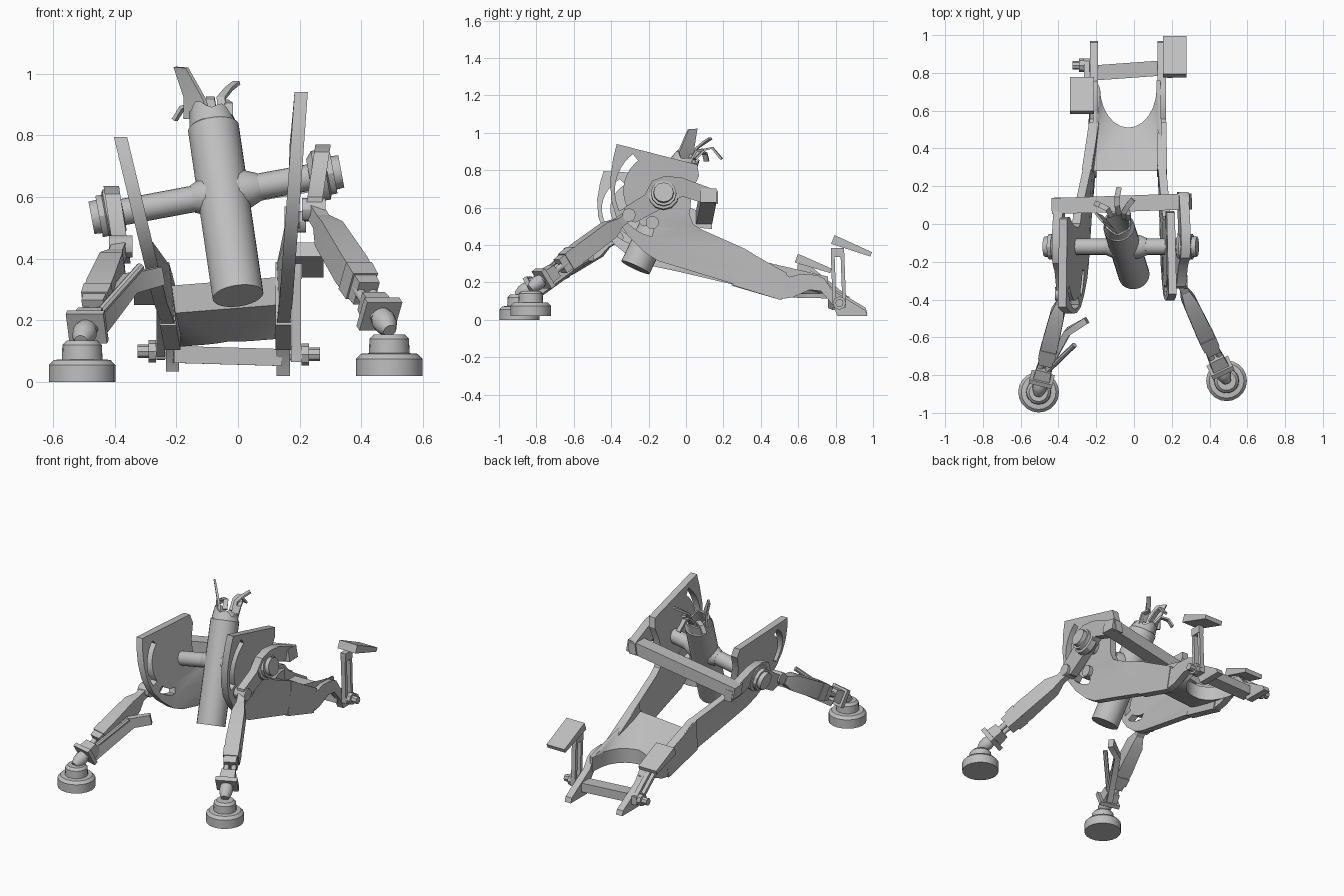
import bpy, bmesh, math
from mathutils import Vector

if "Cube" in bpy.data.objects:
    bpy.data.objects.remove(bpy.data.objects["Cube"])

mat = bpy.data.materials.new("plain_grey")
mat.diffuse_color = (0.52, 0.52, 0.52, 1)
mat.use_nodes = True
mat.node_tree.nodes["Principled BSDF"].inputs["Base Color"].default_value = mat.diffuse_color


def finish(name, bm):
    bmesh.ops.recalc_face_normals(bm, faces=bm.faces)
    me = bpy.data.meshes.new(name)
    bm.to_mesh(me)
    bm.free()
    me.materials.append(mat)
    ob = bpy.data.objects.new(name, me)
    bpy.context.collection.objects.link(ob)
    return ob


def skin(name, rings):
    """Closed skin over rings of equal point count."""
    bm = bmesh.new()
    vs = [[bm.verts.new(p) for p in r] for r in rings]
    n = len(vs[0])
    for a, b in zip(vs, vs[1:]):
        for i in range(n):
            bm.faces.new((a[i], a[(i + 1) % n], b[(i + 1) % n], b[i]))
    bm.faces.new(vs[0])
    bm.faces.new(vs[-1])
    return finish(name, bm)


def frame(d):
    d = Vector(d).normalized()
    up = Vector((0, 0, 1)) if abs(d.z) < 0.95 else Vector((0, 1, 0))
    s = d.cross(up).normalized()
    return d, s, s.cross(d)


def lathe(name, p, axis, steps, n=20):
    """Turned part: steps are (distance along axis, radius)."""
    d, s, u = frame(axis)
    p = Vector(p)
    return skin(name, [[p + d * t + (s * math.cos(2 * math.pi * i / n)
                + u * math.sin(2 * math.pi * i / n)) * r for i in range(n)] for t, r in steps])


def rod(name, a, b, r, n=12):
    d = Vector(b) - Vector(a)
    return lathe(name, a, d, [(0, r), (d.length, r)], n)


def sweep(name, stations, side=None):
    """Rectangular bar through (point, width, height) stations."""
    pts = [Vector(q[0]) for q in stations]
    rings = []
    for i, (_, w, h) in enumerate(stations):
        d, s, u = frame(pts[min(i + 1, len(pts) - 1)] - pts[max(i - 1, 0)])
        if side:
            s = Vector(side).normalized()
            u = s.cross(d).normalized()
        rings.append([pts[i] + s * (a * w / 2) + u * (b * h / 2)
                      for a, b in ((-1, -1), (1, -1), (1, 1), (-1, 1))])
    return skin(name, rings)


def plate(name, loops, thick, place):
    """Flat outline with holes, thickened, then placed by place(u, v, w)."""
    cu = bpy.data.curves.new(name, 'CURVE')
    cu.dimensions, cu.fill_mode, cu.extrude = '2D', 'BOTH', thick / 2
    for loop in loops:
        sp = cu.splines.new('POLY')
        sp.points.add(len(loop) - 1)
        for q, (a, b) in zip(sp.points, loop):
            q.co = (a, b, 0, 1)
        sp.use_cyclic_u = True
    tmp = bpy.data.objects.new(name + "_curve", cu)
    bpy.context.collection.objects.link(tmp)
    me = bpy.data.meshes.new_from_object(tmp.evaluated_get(bpy.context.evaluated_depsgraph_get()))
    bpy.data.objects.remove(tmp)
    bm = bmesh.new()
    bm.from_mesh(me)
    bpy.data.meshes.remove(me)
    bmesh.ops.remove_doubles(bm, verts=bm.verts, dist=1e-5)
    for v in bm.verts:
        v.co = place(*v.co)
    return finish(name, bm)


def clamp(t):
    return max(0.0, min(1.0, t))


# Placement on the two splayed sides; the left head sits lower and further forward
def right_side(y, z, w):
    k = clamp((y - .05) / .25)
    return Vector(((0.137 + 0.072 * z) * (1 - k) + .147 * k + w, y, z))


def left_side(y, z, w):
    f = clamp((.3 - y) / .5)
    z -= f * (.02 + .125 * clamp((z - .3) / .64))
    z += .015 * clamp((y - .7) / .1)
    y -= .07 * f
    k = clamp((y - .1) / .4)
    return Vector((-(0.19 + 0.24 * z) * (1 - k) - .212 * k + w, y, z))


# Side plates with trail, and arc slots
outline = [(-.37, .94), (.06, .83), (.07, .77), (.03, .68), (.02, .56), (.04, .51), (.09, .48),
           (.315, .38), (.555, .23), (.61, .245), (.70, .24), (.74, .22), (.78, .16), (.96, .05),
           (.97, .02), (.81, .02), (.785, .08), (.72, .155), (.66, .16), (.57, .12), (.50, .11),
           (.26, .19), (0, .27), (-.15, .315), (-.22, .36), (-.31, .45), (-.37, .54), (-.40, .64),
           (-.405, .75), (-.39, .86)]


def arc(r, a0, a1, n=10):
    return [(-.13 + r * math.cos(math.radians(a0 + (a1 - a0) * i / n)),
             .69 + r * math.sin(math.radians(a0 + (a1 - a0) * i / n))) for i in range(n + 1)]


slot = arc(.25, 128, 205) + arc(.205, 205, 128)
low_slot = arc(.25, 222, 258) + arc(.205, 258, 222)
gusset = [(.29, .39), (.54, .25), (.51, .105), (.25, .185)]
for tag, place in (("right", right_side), ("left", left_side)):
    plate(tag + "_side_plate", [outline, slot, low_slot], .043, place)
    plate(tag + "_trail_sleeve", [gusset], .052, place)

# Deck between the trails, with a rounded rear cutout
deck = [(-.22, .28), (.15, .28), (.14, .76), (.12, .76)]
deck += [(-.03 + .15 * math.cos(t * math.pi / 12), .72 - .21 * math.sin(t * math.pi / 12))
         for t in range(13)]
deck += [(-.2, .76), (-.215, .76)]


def on_deck(x, y, w):
    z = .285 - .46 * (y - .28) if y < .52 else .175
    return Vector((x, y, z + w + .08 * x))


plate("trail_deck", [deck], .09, on_deck)
sweep("trail_crossbar", [((-.21, .80, .09), .08, .055), ((.14, .825, .08), .08, .055)])

# Axle with stepped end caps and a hub
A, B = Vector((-.46, -.12, .535)), Vector((.32, -.12, .68))
ax = (B - A).normalized()
rod("axle", A, B, .043, 20)
lathe("axle_hub", A.lerp(B, .54), ax, [(-.11, .045), (-.07, .062), (.07, .062), (.11, .045)], 12)
for tag, p, d in (("left", A, -ax), ("right", B, ax)):
    lathe(tag + "_axle_cap", p, d, [(-.09, .06), (-.07, .083), (-.035, .083), (-.03, .068),
                                    (-.01, .068), (-.01, .055), (.015, .053)], 12)

# Barrel, hollow with a torn rim that rises on the left
foot, top = Vector((0, -.27, .28)), Vector((-.085, .0, .86))
d, s, u = frame(top - foot)
N = 24
rings = []
for t, r, jag in ((0, .083, 0), (.605, .083, 0), (.61, .078, 0), (.66, .068, 1), (.66, .058, 1),
                  (.6, .066, 0), (.35, .066, 0)):
    ring = []
    for i in range(N):
        out = s * math.cos(2 * math.pi * i / N) + u * math.sin(2 * math.pi * i / N)
        lift = jag * (.012 * math.cos(i * 1.3) - .02 * out.x)
        ring.append(foot + d * (t + lift) + out * r)
    rings.append(ring)
skin("barrel", rings)
sweep("barrel_splinter", [((-.13, -.015, .85), .13, .014), ((-.14, .005, .92), .095, .014),
                          ((-.185, .035, 1.02), .06, .012)], side=(-.65, .76, .05))
shreds = [[(-.12, .04, .86), (-.14, .08, .90), (-.18, .10, .89), (-.205, .11, .85)],
          [(-.05, .03, .86), (-.055, .06, .92), (-.03, .10, .95), (-.005, .13, .97)],
          [(-.08, .05, .86), (-.09, .10, .91), (-.09, .14, .92), (-.08, .19, .86)],
          [(-.03, .02, .84), (-.03, .05, .90), (-.045, .09, .91)]]
for i, path in enumerate(shreds):
    sweep("barrel_shred_%d" % i, [(p, .028, .012) for p in path])

# Yoke: two cranked arms and a crossbar behind the barrel
arm = [(-.33, .60), (-.33, .54), (-.27, .52), (-.12, .60), (-.02, .66), (.07, .63), (.17, .62),
       (.17, .69), (-.02, .76), (-.11, .77), (-.18, .745), (-.22, .67)]
plate("right_yoke_arm", [arm], .05, lambda y, z, w: Vector((.25 + .15 * (z - .6) + w, y, z)))
plate("left_yoke_arm", [arm], .05,
      lambda y, z, w: Vector((-.385 - .15 * (z - .6) + w, y - .03, z - .135)))
sweep("yoke_crossbar", [((-.43, .095, .54), .085, .075), ((.30, .12, .665), .085, .075)])
rod("right_plate_pin", (.15, -.18, .52), (.22, -.18, .52), .035)
rod("right_plate_pin_rear", (.15, -.22, .535), (.20, -.22, .535), .035)

# Front legs with rods, flange, ball and round foot
legs = (("right", Vector((.245, -.305, .56)), Vector((.49, -.83, .17)), .02),
        ("left", Vector((-.38, -.37, .44)), Vector((-.505, -.89, .14)), 0.0))
for tag, P, Q, z0 in legs:
    ld, ls, lu = frame(Q - P)

    def at(f):
        return P.lerp(Q, f)
    rod(tag + "_leg_hinge", P - Vector((.038, 0, 0)), P + Vector((.038, 0, 0)), .036)
    sweep(tag + "_leg_knuckle", [(at(-.02), .045, .05), (at(.16), .045, .05)])
    sweep(tag + "_leg", [(at(.1), .045, .05), (at(.2), .075, .095), (at(.5), .088, .10),
                         (at(.70), .072, .085)])
    sweep(tag + "_leg_sleeve", [(at(.55), .092, .105), (at(.64), .088, .10)])
    for k in (-1, 1):
        rod(tag + "_leg_rod", at(.62) + ls * .022 * k, at(.9) + ls * .022 * k, .017)
    sweep(tag + "_leg_shoe", [(at(.76), .08, .07), (at(.85), .09, .08)])
    sweep(tag + "_leg_flange", [(at(.85), .125, .11), (at(.89), .125, .11)])
    lathe(tag + "_leg_ball", at(.88), ld, [(0, .032), (.03, .04), (.06, .036), (.09, .022)], 14)
    lathe(tag + "_foot", (Q.x, Q.y, z0), (0, 0, 1),
          [(0, .108), (.055, .108), (.072, .092), (.074, .066), (.12, .064), (.135, .05)], 20)

# Broken strut and loose rod beside the left leg
sweep("broken_strut", [((-.47, -.79, .16), .035, .07), ((-.35, -.57, .32), .035, .07),
                       ((-.25, -.51, .345), .035, .06)])
rod("loose_rod", (-.48, -.80, .19), (-.315, -.64, .375), .014, 8)

# Folding seats: right one raised, left one folded along the trail
seats = (("right", .19, (.82, .09), (.81, .36), (.785, .43), (.99, .35), .215),
         ("left", -.25, (.84, .10), (.63, .27), (.59, .33), (.775, .262), -.275))
for tag, x, p, q, a, b, sx in seats:
    dy, dz = q[0] - p[0], q[1] - p[1]
    L = math.hypot(dy, dz)
    oy, oz = dz / L * .026, -dy / L * .026
    for k in (-1, 1):
        sweep(tag + "_seat_link", [((x, p[0] + k * oy, p[1] + k * oz), .028, .02),
                                   ((x, q[0] + k * oy, q[1] + k * oz), .028, .02)])
    for f in (0, 1):
        c = Vector((x, p[0] + f * dy, p[1] + f * dz))
        sweep(tag + "_seat_link_end", [(c - Vector((0, .035, 0)), .035, .05),
                                       (c + Vector((0, .035, 0)), .035, .05)])
    sweep(tag + "_seat", [((sx, a[0], a[1]), .125, .05), ((sx, b[0], b[1]), .125, .025)])
    out = 1 if x > 0 else -1
    lathe(tag + "_seat_bolt", (x - out * .04, p[0], p[1]), (out, 0, 0),
          [(0, .02), (.055, .02), (.055, .036), (.08, .036), (.08, .022), (.115, .022)], 8)

# Smooth shading on the round parts, with edges kept sharp
for ob in bpy.context.scene.objects:
    ob.select_set(True)
    bpy.context.view_layer.objects.active = ob
bpy.ops.object.shade_smooth_by_angle(angle=math.radians(30))
